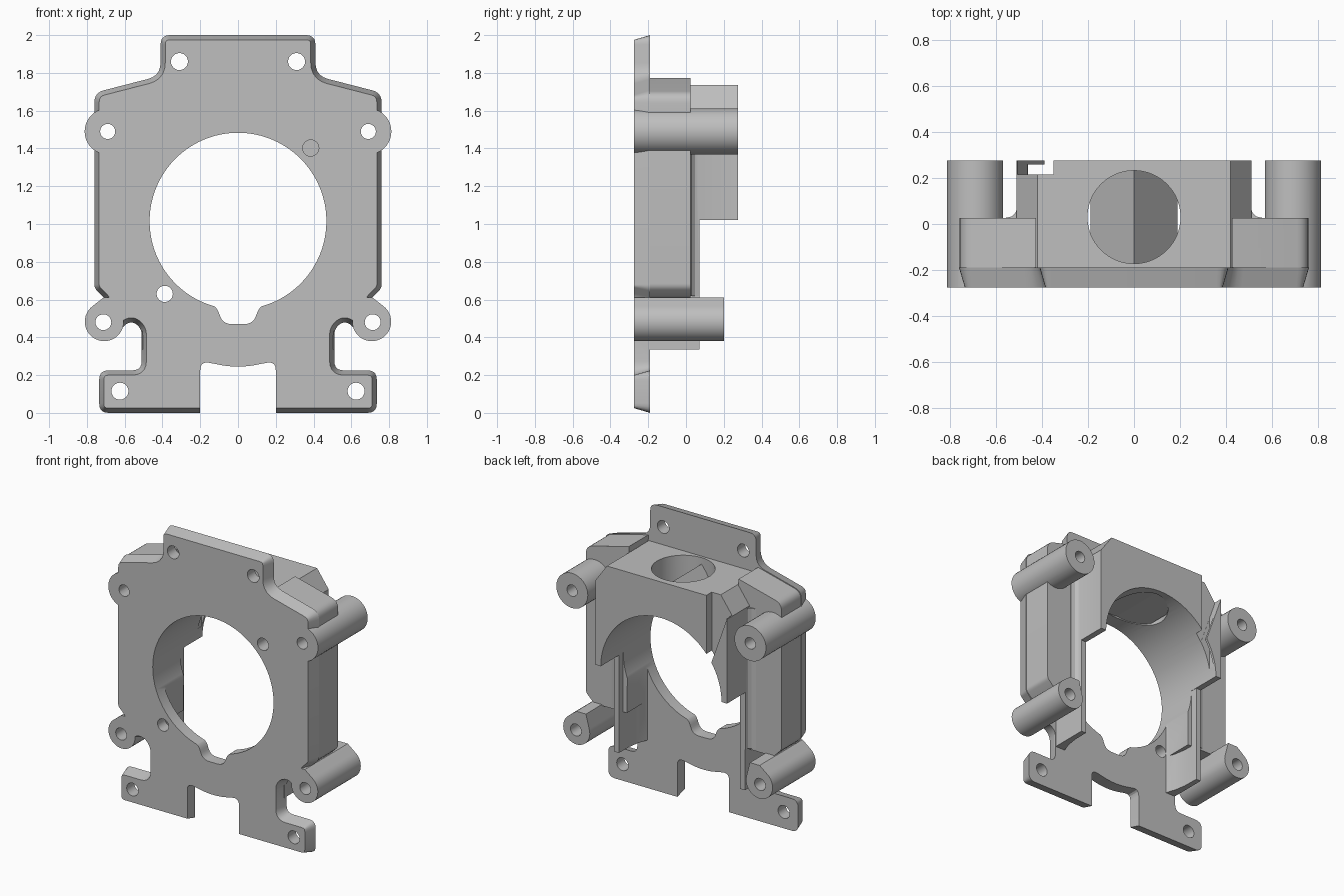
import bpy, bmesh, math
from mathutils import Vector
from mathutils.geometry import convex_hull_2d

old = bpy.data.objects.get("Cube")
if old:
    bpy.data.objects.remove(old, do_unlink=True)

grey = bpy.data.materials.new("plain_grey")
grey.use_nodes = True
COLOUR = (0.52, 0.52, 0.52, 1)
grey.diffuse_color = COLOUR
grey.node_tree.nodes["Principled BSDF"].inputs["Base Color"].default_value = COLOUR

FRONT, PLATE_BACK, BACK = -0.275, -0.19, 0.275


def rounded(points, steps=5):
    """Turn (x, z, radius) corners into a smooth outline."""
    out = []
    n = len(points)
    for i, (x, z, r) in enumerate(points):
        p = Vector((x, z))
        if r == 0:
            out.append(p)
            continue
        a = Vector(points[i - 1][:2]) - p
        b = Vector(points[(i + 1) % n][:2]) - p
        a = p + a.normalized() * min(r, a.length * 0.48)
        b = p + b.normalized() * min(r, b.length * 0.48)
        for k in range(steps + 1):
            t = k / steps
            out.append(a * (1 - t) ** 2 + p * 2 * t * (1 - t) + b * t * t)
    return out


def inset(loop, d):
    """Move a counter-clockwise outline inwards."""
    out = []
    for i, p in enumerate(loop):
        e1 = (p - loop[i - 1]).normalized()
        e2 = (loop[(i + 1) % len(loop)] - p).normalized()
        n1, n2 = Vector((-e1.y, e1.x)), Vector((-e2.y, e2.x))
        m = (n1 + n2).normalized()
        out.append(p + m * d / max(m.dot(n1), 0.5))
    return out


def prism(name, loop, lo, hi, axis="y", first=None):
    """Solid between two matching outlines, along y or z."""
    bm = bmesh.new()

    def ring(pts, h):
        return [bm.verts.new((p[0], h, p[1]) if axis == "y" else (p[0], p[1], h)) for p in pts]
    a, b = ring(first or loop, lo), ring(loop, hi)
    bm.faces.new(a)
    bm.faces.new(b)
    for i in range(len(a)):
        bm.faces.new((a[i - 1], a[i], b[i], b[i - 1]))
    bmesh.ops.recalc_face_normals(bm, faces=bm.faces)
    mesh = bpy.data.meshes.new(name)
    bm.to_mesh(mesh)
    bm.free()
    mesh.materials.append(grey)
    ob = bpy.data.objects.new(name, mesh)
    bpy.context.scene.collection.objects.link(ob)
    return ob


def circle(x, z, r, n=40):
    return [Vector((x + r * math.cos(i * math.tau / n), z + r * math.sin(i * math.tau / n)))
            for i in range(n)]


def flip(points, s):
    return [(s * p[0],) + tuple(p[1:]) for p in points]


def combine(base, parts, mode):
    """Apply a run of booleans and drop the helpers."""
    for part in parts:
        part.hide_render = True
        mod = base.modifiers.new(mode, "BOOLEAN")
        mod.operation, mod.solver, mod.object = mode, "EXACT", part
    graph = bpy.context.evaluated_depsgraph_get()
    mesh = bpy.data.meshes.new_from_object(base.evaluated_get(graph))
    base.modifiers.clear()
    base.data = mesh
    for part in parts:
        bpy.data.objects.remove(part, do_unlink=True)


# Front plate with tapered rim
half = [(0.735, 0, 0.05), (0.735, 0.225, 0.05), (0.51, 0.225, 0.05), (0.51, 0.44, 0.03),
        (0.545, 0.478, 0.03), (0.585, 0.478, 0.02), (0.64, 0.42, 0), (0.70, 0.45, 0),
        (0.70, 0.6, 0.02), (0.76, 0.66, 0.02), (0.76, 1.695, 0.05), (0.41, 1.785, 0.07),
        (0.41, 2.0, 0.05)]
outline = rounded(half + flip(half[::-1], -1))
frame = prism("mounting_frame", outline, FRONT, PLATE_BACK, first=inset(outline, 0.025))

solids = []
# Arched top housing
arch = [(0.51, 1.02), (0.51, 1.61), (0.42, 1.735)]
solids.append(prism("top_housing", arch + flip(arch[::-1], -1), -0.22, BACK))
for s in (-1, 1):
    # Side body, thin inner wall with a flared root, and the outer fillet
    body = [(0.44, 0.605, 0), (0.695, 0.605, 0.02), (0.757, 0.665, 0.02), (0.757, 1.69, 0.05), (0.425, 1.774, 0)]
    solids.append(prism("side_body", rounded(flip(body, s)), -0.2, 0.025))
    wall = [(0.507, -0.21), (0.507, 0.072), (0.47, 0.072), (0.468, -0.04), (0.455, -0.12), (0.425, -0.21)]
    solids.append(prism("inner_wall", flip(wall, s), 0.335, 1.3, "z"))
    fillet = [(0.49, 0.01), (0.56, 0.01), (0.56, 0.026), (0.53, 0.033), (0.515, 0.048), (0.508, 0.07), (0.49, 0.07)]
    solids.append(prism("fillet", flip(fillet, s), 0.62, 1.6, "z"))
    # Screw bosses
    solids.append(prism("upper_boss", circle(s * 0.69, 1.49, 0.122), FRONT, BACK))
    pts = circle(s * 0.708, 0.483, 0.103)
    pts += [Vector(p) for p in flip([(0.635, 0.612), (0.71, 0.612), (0.62, 0.45)], s)]
    solids.append(prism("lower_boss", [pts[i] for i in convex_hull_2d(pts)], FRONT, 0.20))
combine(frame, solids, "UNION")

cuts = []
# Main bore with its lower notch, and the bottom slot
cuts.append(prism("bore", circle(0, 1.015, 0.468, 96), -0.5, 0.5))
notch = [(0.15, 0.68, 0), (0.15, 0.58, 0), (0.11, 0.555, 0.03), (0.08, 0.47, 0.05)]
cuts.append(prism("notch", rounded(notch + flip(notch[::-1], -1)), -0.5, 0.5))
slot = [(0.2, -0.1, 0), (0.2, 0.275, 0.05)]
cuts.append(prism("slot", rounded(slot + [(0, 0.235, 0.12)] + flip(slot[::-1], -1)), -0.5, 0.5))
# Screw holes
for s in (-1, 1):
    for x, z, r in ((0.31, 1.86, 0.045), (0.625, 0.115, 0.045), (0.69, 1.49, 0.04), (0.713, 0.48, 0.042)):
        cuts.append(prism("screw_hole", circle(s * x, z, r, 24), -0.5, 0.5))
cuts.append(prism("pin_hole", circle(-0.388, 0.63, 0.043, 24), -0.5, 0.5))
cuts.append(prism("blind_hole", circle(0.385, 1.402, 0.043, 24), -0.5, -0.18))
# Round window in the housing roof
cuts.append(prism("roof_window", circle(0, 0.03, 0.202, 64), 1.3, 1.9, "z"))
# Gap that frees one arm of the housing, with an undercut behind its tip
gap = [(-0.35, 1.85), (-0.35, 1.2), (-0.38, 1.25), (-0.505, 1.6), (-0.53, 1.85)]
cuts.append(prism("arm_gap", gap, 0.215, 0.4))
undercut = [(-0.351, 1.84), (-0.351, 1.1), (-0.462, 1.1), (-0.462, 1.84)]
cuts.append(prism("arm_undercut", undercut, 0.216, 0.258))
combine(frame, cuts, "DIFFERENCE")

# Ridge below the roof window
ridge = prism("roof_ridge", [(0, 1.69), (0.188, 1.457), (0, 1.497), (-0.188, 1.457)], -0.185, 0.235)

bpy.ops.object.select_all(action="DESELECT")
frame.select_set(True)
bpy.context.view_layer.objects.active = frame
bpy.ops.object.shade_smooth_by_angle(angle=math.radians(25))
